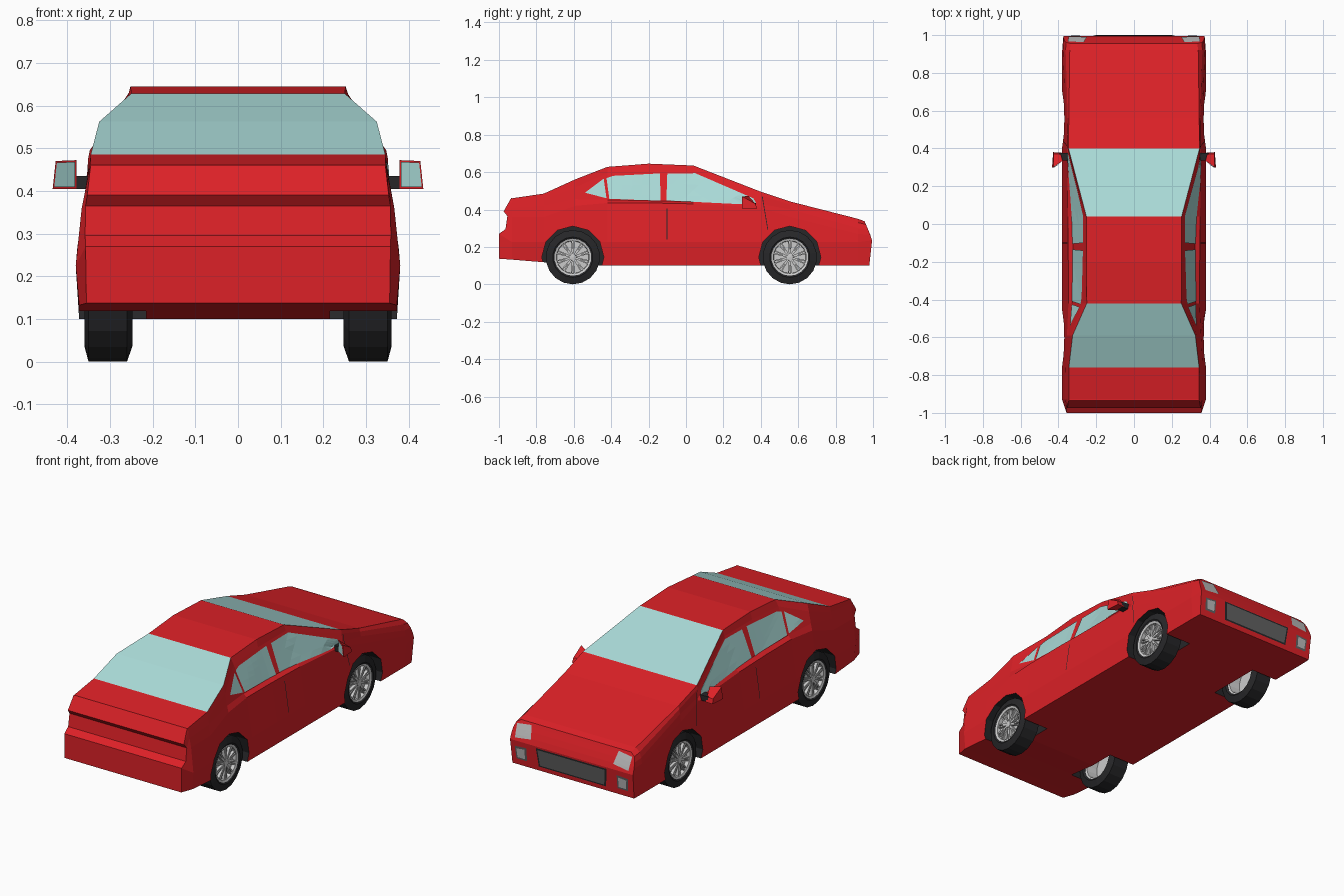
import bpy, bmesh
from math import pi, sin, cos, radians
from mathutils import Vector, Matrix
from mathutils.bvhtree import BVHTree

if "Cube" in bpy.data.objects:
    bpy.data.objects.remove(bpy.data.objects["Cube"])


def mat(name, r, g, b):
    m = bpy.data.materials.new(name)
    m.diffuse_color = (r, g, b, 1)
    m.use_nodes = True
    m.node_tree.nodes["Principled BSDF"].inputs["Base Color"].default_value = m.diffuse_color
    return m


RED = mat("red paint", 0.72, 0.015, 0.02)
GLASS = mat("pale glass", 0.40, 0.70, 0.68)
DARK = mat("dark rubber", 0.02, 0.02, 0.022)
RIM = mat("rim metal", 0.55, 0.55, 0.55)
MESH = mat("grille grey", 0.12, 0.12, 0.12)
LAMP = mat("lamp grey", 0.5, 0.5, 0.5)


def finish(bm, name, *mats, normals=True):
    if normals:
        bmesh.ops.recalc_face_normals(bm, faces=bm.faces)
    me = bpy.data.meshes.new(name)
    bm.to_mesh(me)
    bm.free()
    for m in mats:
        me.materials.append(m)
    ob = bpy.data.objects.new(name, me)
    bpy.context.collection.objects.link(ob)
    return ob


def lathe(name, profile, side, y, z, n, material):
    """Spin (x, radius) points about an axle along x."""
    bm = bmesh.new()
    rings = [[bm.verts.new((side * x, y + r * sin(2 * pi * i / n), z + r * cos(2 * pi * i / n)))
              for i in range(n)] for x, r in profile]
    for a, b in zip(rings, rings[1:]):
        for i in range(n):
            j = (i + 1) % n
            bm.faces.new((a[i], a[j], b[j], b[i]))
    bmesh.ops.remove_doubles(bm, verts=bm.verts, dist=1e-5)
    return finish(bm, name, material)


# Body half-sections: y, sill z, then (x, z) of shoulder, belt, rail, top
SECTIONS = [
    (-.93, .132, (.366, .36), (.356, .41), (.350, .44), (.345, .46)),
    (-.76, .118, (.364, .36), (.355, .42), (.349, .455), (.345, .485)),
    (-.59, .10, (.355, .42), (.347, .455), (.335, .52), (.325, .562)),
    (-.42, .10, (.347, .435), (.327, .452), (.268, .595), (.25, .628)),
    (-.20, .10, (.348, .435), (.322, .447), (.262, .605), (.252, .645)),
    (.04, .10, (.350, .43), (.325, .442), (.262, .605), (.252, .635)),
    (.40, .10, (.356, .41), (.352, .43), (.351, .475), (.347, .495)),
    (.56, .10, (.362, .36), (.356, .40), (.351, .425), (.345, .442)),
    (.92, .10, (.376, .27), (.371, .30), (.362, .33), (.340, .350)),
]
TAIL = [(.355, -1, .137), (.357, -1, .27), (.358, -.965, .295),
        (.357, -.955, .365), (.353, -.975, .39), (.345, -.935, .461)]
NOSE = [(.370, .98, .10), (.374, .995, .235), (.373, .985, .265),
        (.369, .973, .295), (.36, .962, .32), (.335, .955, .337)]
rings = [TAIL]
for y, zb, *pts in SECTIONS:
    rings.append([(.372, y, zb), (.38, y, .225)] + [(x, y, z) for x, z in pts])
rings.append(NOSE)

bm = bmesh.new()
loops = []
for r in rings:
    full = r + [(-x, y, z) for x, y, z in reversed(r)]
    loops.append([bm.verts.new(p) for p in full])
for s, (a, b) in enumerate(zip(loops, loops[1:])):
    for i in range(12):
        j = (i + 1) % 12
        f = bm.faces.new((a[i], a[j], b[j], b[i]))
        if i == 5 and s in (2, 3, 6):      # rear window and windscreen
            f.material_index = 1
for ring in (loops[0], loops[-1]):
    for i in range(5):
        bm.faces.new((ring[i], ring[i + 1], ring[10 - i], ring[11 - i]))
bmesh.ops.recalc_face_normals(bm, faces=bm.faces)
skin = BVHTree.FromBMesh(bm)
body = finish(bm, "car_body", RED, GLASS)

# Wheel wells and wheels
AXLES = {"rear": -.605, "front": .555}
for end, y in AXLES.items():
    for side, tag in ((1, "right"), (-1, "left")):
        cutter = lathe("well_cutter", [(.215, 0), (.215, .166), (.5, .166), (.5, 0)],
                       side, y, .145, 12, DARK)
        mod = body.modifiers.new("wheel_well", 'BOOLEAN')
        mod.operation, mod.solver, mod.object = 'DIFFERENCE', 'EXACT', cutter
        mod.material_mode = 'TRANSFER'
        bpy.context.view_layer.objects.active = body
        bpy.ops.object.modifier_apply(modifier=mod.name)
        bpy.data.objects.remove(cutter)

        part = f"{end}_{tag}_"
        lathe(part + "tyre", [(.255, .098), (.247, .108), (.26, .145), (.35, .145),
                              (.36, .108), (.354, .098), (.255, .098)],
              side, y, .145, 18, DARK)
        lathe(part + "rim", [(.256, .098), (.262, .09), (.325, .086), (.325, 0), (.332, 0),
                             (.332, .086), (.352, .088), (.356, .099), (.256, .098)],
              side, y, .145, 18, RIM)
        lathe(part + "hub", [(.33, .02), (.352, .018), (.354, 0)], side, y, .145, 10, RIM)
        sp = bmesh.new()
        for k in range(10):
            for d in (-5, 5):
                bmesh.ops.create_cube(sp, size=1, matrix=(
                    Matrix.Translation((side * .341, y, .145))
                    @ Matrix.Rotation(radians(36 * k + d), 4, 'X')
                    @ Matrix.Translation((0, 0, .053))
                    @ Matrix.Diagonal((.016, .007, .075, 1))))
        finish(sp, part + "spokes", RIM)


def panel(name, pts, axis, side, material, lift=.004):
    """Drape a flat outline onto the body, seen along x (y, z) or y (x, z)."""
    bm = bmesh.new()
    to3 = (lambda p: (side * 2, p[0], p[1])) if axis == 'x' else (lambda p: (side * p[0], 2, p[1]))
    ray = Vector((-side, 0, 0)) if axis == 'x' else Vector((0, -1, 0))
    f = bm.faces.new([bm.verts.new(to3(p)) for p in pts])
    bmesh.ops.triangulate(bm, faces=[f])
    bmesh.ops.subdivide_edges(bm, edges=bm.edges[:], cuts=4, use_grid_fill=True)
    for v in bm.verts:
        hit, normal, _, _ = skin.ray_cast(v.co, ray)
        if hit:
            v.co = hit - ray * lift
    bm.normal_update()
    if sum((g.normal.dot(ray) for g in bm.faces)) > 0:
        bmesh.ops.reverse_faces(bm, faces=bm.faces[:])
    return finish(bm, name, material, normals=False)


for side, tag in ((1, "right"), (-1, "left")):
    # Side windows
    panel(f"front_window_{tag}", [(-.105, .448), (-.10, .592), (.05, .594), (.36, .46),
                                  (.375, .435), (.30, .428)], 'x', side, GLASS)
    panel(f"rear_window_{tag}", [(-.41, .457), (-.425, .568), (-.39, .58), (-.14, .593),
                                 (-.135, .447)], 'x', side, GLASS)
    panel(f"quarter_window_{tag}", [(-.54, .49), (-.44, .565), (-.425, .46)], 'x', side, GLASS)
    # Door seams
    panel(f"door_seam_{tag}", [(-.099, .24), (-.099, .44), (-.103, .44), (-.103, .24)],
          'x', side, DARK, .002)
    panel(f"wing_seam_{tag}", [(.440, .29), (.410, .47), (.406, .47), (.436, .29)],
          'x', side, DARK, .002)
    # Lamps
    panel(f"headlight_{tag}", [(.25, .262), (.345, .25), (.35, .318), (.265, .328)],
          'y', side, LAMP)
    panel(f"fog_light_{tag}", [(.275, .135), (.34, .135), (.345, .205), (.275, .21)],
          'y', side, MESH)
    panel(f"fog_lens_{tag}", [(.285, .145), (.33, .145), (.335, .195), (.285, .2)],
          'y', side, LAMP, .007)

    # Door mirror: arm, tapered shell and glass
    arm = bmesh.new()
    bmesh.ops.create_cube(arm, size=1, matrix=Matrix.Translation((side * .365, .355, .42))
                          @ Matrix.Diagonal((.06, .04, .03, 1)))
    finish(arm, f"mirror_arm_{tag}", DARK)
    shell = bmesh.new()
    back = [(.378, .335, .405), (.434, .300, .405), (.427, .300, .47), (.378, .335, .472)]
    front = [(.385, .378, .405), (.428, .380, .405), (.425, .372, .43), (.388, .370, .432)]
    b, f = ([shell.verts.new((side * x, y, z)) for x, y, z in q] for q in (back, front))
    shell.faces.new(b)
    shell.faces.new(f)
    for i in range(4):
        shell.faces.new((b[i], b[i - 1], f[i - 1], f[i]))
    finish(shell, f"mirror_shell_{tag}", RED)
    pane = bmesh.new()
    mid = sum((Vector(p) for p in back), Vector()) / 4
    q = [mid.lerp(Vector(p), .88) - Vector((0, .004, 0)) for p in back]
    face = pane.faces.new([pane.verts.new((side * p.x, p.y, p.z)) for p in q])
    face.normal_update()
    if face.normal.y > 0:
        face.normal_flip()
    finish(pane, f"mirror_glass_{tag}", GLASS, normals=False)

# Grille with a dark frame
panel("grille_frame", [(-.205, .125), (.205, .125), (.215, .228), (-.215, .228)], 'y', 1, DARK)
panel("grille", [(-.195, .133), (.195, .133), (.205, .22), (-.205, .22)], 'y', 1, MESH, .006)
